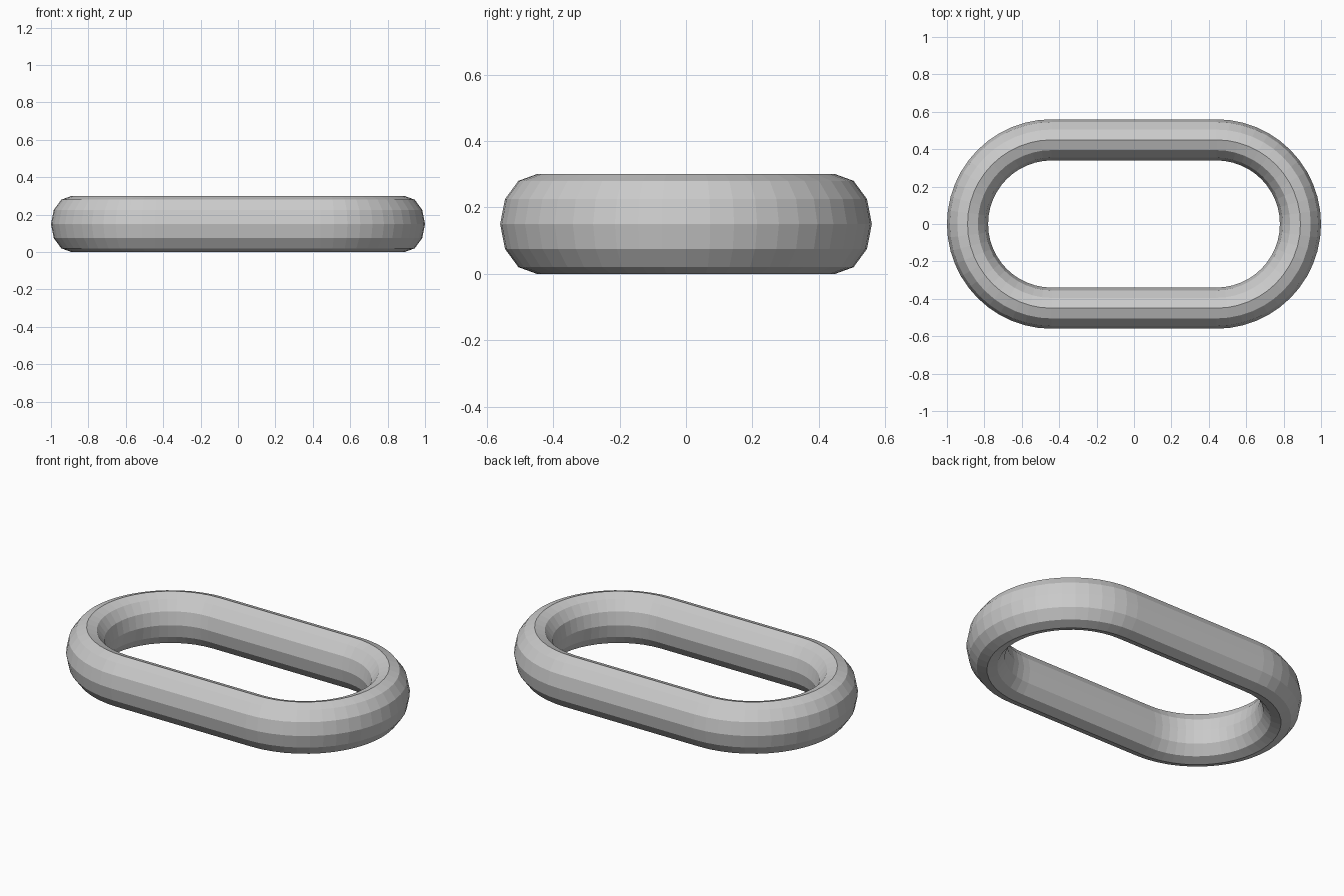
import bpy, bmesh
from math import sin, cos, pi

if "Cube" in bpy.data.objects:
    bpy.data.objects.remove(bpy.data.objects["Cube"])

HALF_STRAIGHT, BEND = 0.44, 0.45    # centreline of the link
HALF_W, HALF_H = 0.11, 0.15         # oval cross-section
ARC_STEPS, SIDES = 24, 12

# Racetrack path: two half circles, joined by straight runs
path = []
for end, start in ((1, -pi / 2), (-1, pi / 2)):
    for i in range(ARC_STEPS + 1):
        path.append((end * HALF_STRAIGHT, start + pi * i / ARC_STEPS))

# Sweep the oval section round the path
bm = bmesh.new()
rings = []
for cx, a in path:
    ring = []
    for j in range(SIDES):
        t = 2 * pi * j / SIDES
        r = BEND + HALF_W * cos(t)
        ring.append(bm.verts.new((cx + r * cos(a), r * sin(a), HALF_H + HALF_H * sin(t))))
    rings.append(ring)
for i, ring in enumerate(rings):
    nxt = rings[(i + 1) % len(rings)]
    for j in range(SIDES):
        k = (j + 1) % SIDES
        bm.faces.new((ring[j], nxt[j], nxt[k], ring[k]))
bmesh.ops.recalc_face_normals(bm, faces=bm.faces)

mesh = bpy.data.meshes.new("chain_link")
bm.to_mesh(mesh)
bm.free()
bpy.context.collection.objects.link(bpy.data.objects.new("chain_link", mesh))
